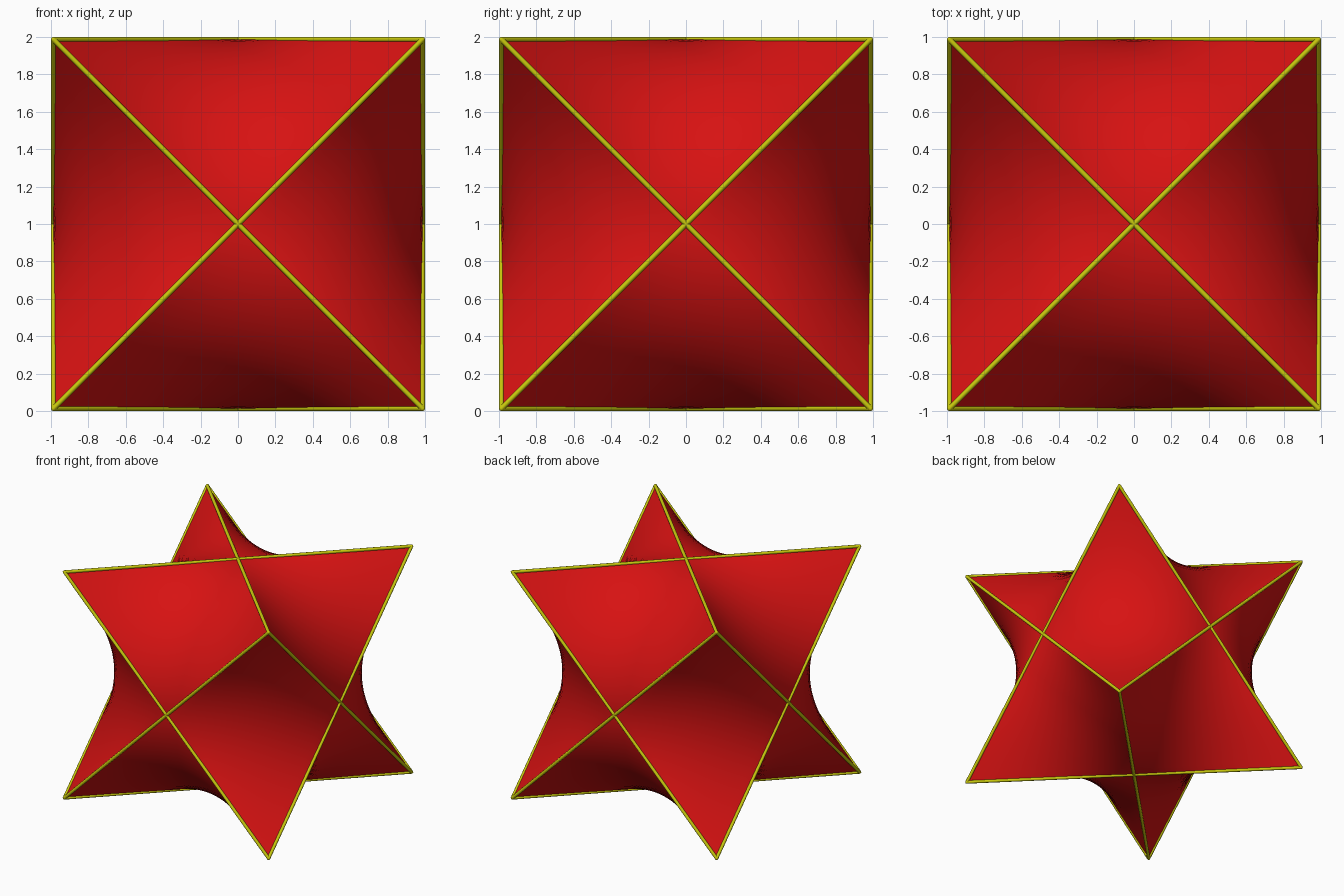
import bpy
import bmesh
from math import pi
from itertools import combinations, product
from mathutils import Matrix, Vector

ROD = 0.0135          # rod radius
HALF = 1 - ROD        # half the side of the cube of star tips
CENTRE = Vector((0, 0, 1))
STEPS = 18            # divisions along each side of a film patch
PASSES = 250          # smoothing passes toward least area

cube = bpy.data.objects.get("Cube")
if cube:
    bpy.data.objects.remove(cube, do_unlink=True)


def make_material(name, colour):
    mat = bpy.data.materials.new(name)
    mat.use_nodes = True
    mat.diffuse_color = colour
    mat.node_tree.nodes["Principled BSDF"].inputs["Base Color"].default_value = colour
    return mat


def make_object(name, bm, mat):
    mesh = bpy.data.meshes.new(name)
    bm.to_mesh(mesh)
    bm.free()
    mesh.materials.append(mat)
    obj = bpy.data.objects.new(name, mesh)
    obj.location = CENTRE
    bpy.context.collection.objects.link(obj)
    bpy.ops.object.select_all(action="DESELECT")
    obj.select_set(True)
    bpy.context.view_layer.objects.active = obj
    bpy.ops.object.shade_smooth_by_angle(angle=pi / 4)
    return obj


def cot(apex, a, b):
    u, v = a - apex, b - apex
    return u.dot(v) / max(u.cross(v).length, 1e-6)


def soap_film():
    """Least-area grid over the skew quad: tip, face centre, tip, face centre."""
    top, bottom = Vector((1, 1, 1)), Vector((1, 1, -1))
    side_a, side_b = Vector((1, 0, 0)), Vector((0, 1, 0))
    grid = [[top.lerp(side_a, i / STEPS).lerp(side_b.lerp(bottom, i / STEPS), j / STEPS)
             for j in range(STEPS + 1)] for i in range(STEPS + 1)]
    ring = ((1, 0), (1, 1), (0, 1), (-1, 0), (-1, -1), (0, -1))
    for _ in range(PASSES):
        for i, j in product(range(1, STEPS), repeat=2):
            p = grid[i][j]
            near = [grid[i + di][j + dj] for di, dj in ring]
            total, weight = Vector(), 0
            for k, q in enumerate(near):
                w = cot(near[k - 1], p, q) + cot(near[(k + 1) % 6], p, q)
                total += q * w
                weight += w
            grid[i][j] = total / weight
    return grid


red = make_material("film red", (0.68, 0.006, 0.006, 1))
yellow = make_material("rod yellow", (0.58, 0.58, 0.004, 1))

# Curved film: one patch turned onto each of the twelve cube edges
film = soap_film()
bm = bmesh.new()
axis_turns = [Matrix.Rotation(k * 2 * pi / 3, 3, Vector((1, 1, 1))) for k in range(3)]
for axis_turn, quarter in product(axis_turns, range(4)):
    turn = axis_turn @ Matrix.Rotation(quarter * pi / 2, 3, "Z")
    verts = [[bm.verts.new(turn @ p * HALF) for p in row] for row in film]
    for i, j in product(range(STEPS), repeat=2):
        a, b = verts[i][j], verts[i + 1][j]
        c, d = verts[i + 1][j + 1], verts[i][j + 1]
        bm.faces.new((a, b, c))
        bm.faces.new((a, c, d))
# Every film face looks away from the centre
bm.normal_update()
flipped = [f for f in bm.faces if f.normal.dot(f.calc_center_median()) < 0]
bmesh.ops.reverse_faces(bm, faces=flipped)
make_object("curved_film", bm, red)

# Rods along the edges of two crossed tetrahedra, with a round joint at each tip
rods, joints = bmesh.new(), bmesh.new()
tips = [Vector(s) * HALF for s in product((-1, 1), repeat=3)]
for a, b in combinations(tips, 2):
    if sum(abs(a[k] - b[k]) > HALF for k in range(3)) == 2:
        span = b - a
        place = Matrix.Translation((a + b) / 2) @ span.to_track_quat("Z", "Y").to_matrix().to_4x4()
        bmesh.ops.create_cone(rods, cap_ends=True, segments=12, radius1=ROD,
                              radius2=ROD, depth=span.length, matrix=place)
for tip in tips:
    bmesh.ops.create_uvsphere(joints, u_segments=12, v_segments=8, radius=ROD,
                              matrix=Matrix.Translation(tip))
make_object("frame_rods", rods, yellow)
make_object("tip_joints", joints, yellow)
